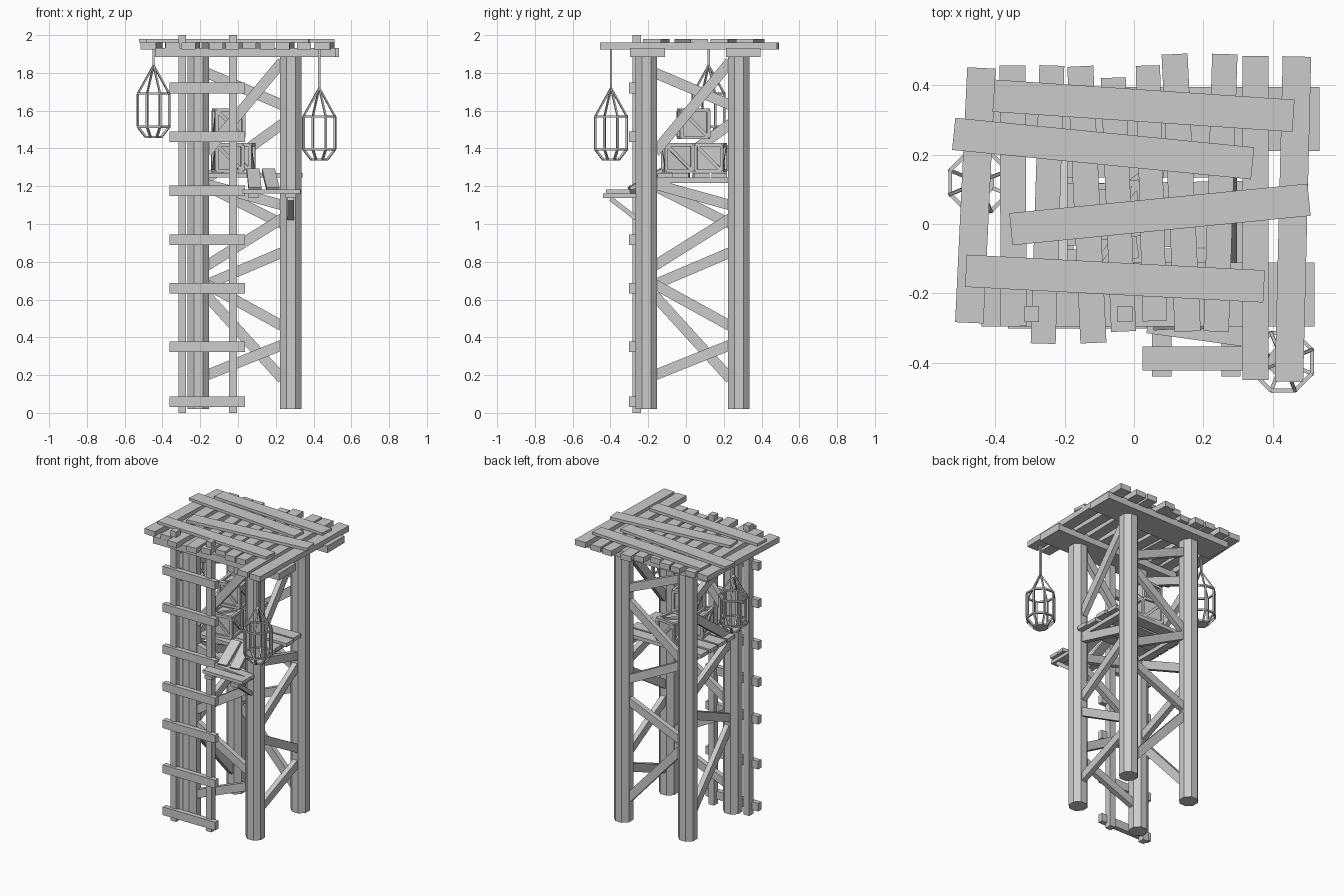
import bpy, bmesh, math
from mathutils import Vector as V, Matrix as M

if "Cube" in bpy.data.objects:
    bpy.data.objects.remove(bpy.data.objects["Cube"])


def make(name, bars=(), boxes=(), prisms=()):
    """One object from bars (p, q, width, thickness, normal), boxes (centre, size, turn), prisms (centre, r, h)."""
    bm = bmesh.new()
    for p, q, w, t, n in bars:
        p, q = V(p), V(q)
        d = (q - p).normalized()
        side = V(n).cross(d).normalized()
        rot = M((d, side, d.cross(side))).transposed().to_4x4()
        size = M.Diagonal(((q - p).length, w, t, 1))
        bmesh.ops.create_cube(bm, size=1, matrix=M.Translation((p + q) / 2) @ rot @ size)
    for c, s, a in boxes:
        m = M.Translation(c) @ M.Rotation(math.radians(a), 4, 'Z') @ M.Diagonal((*s, 1))
        bmesh.ops.create_cube(bm, size=1, matrix=m)
    for c, r, h in prisms:
        m = M.Translation(c) @ M.Rotation(math.pi / 8, 4, 'Z')
        bmesh.ops.create_cone(bm, cap_ends=True, segments=8, radius1=r, radius2=r, depth=h, matrix=m)
    me = bpy.data.meshes.new(name)
    bm.to_mesh(me)
    bm.free()
    ob = bpy.data.objects.new(name, me)
    bpy.context.collection.objects.link(ob)
    return ob


UP = (0, 0, 1)
LO, HI = -0.21, 0.28

# four octagonal posts
for label, x, y in (("front_left", LO, LO), ("front_right", HI, LO),
                    ("back_left", LO, HI), ("back_right", HI, HI)):
    make(label + "_post", prisms=[((x, y, 0.955), 0.062, 1.87)])

# zigzag braces: (height at low end, height at high end)
A = [(.20, .36), (.68, .46), (.78, 1.03), (1.21, 1.10), (1.38, 1.86)]
B = [(.62, .18), (.68, .85), (1.20, 1.00), (1.24, 1.53), (1.80, 1.63)]
a, b = -0.165, 0.235
make("front_braces", [((a, LO, s), (b, LO, e), .055, .035, (0, 1, 0)) for s, e in A])
make("right_braces", [((HI, a, s), (HI, b, e), .055, .035, (1, 0, 0)) for s, e in A])
make("back_braces", [((a, HI, s), (b, HI, e), .055, .035, (0, 1, 0)) for s, e in B])
make("left_braces", [((LO, a, s), (LO, b, e), .055, .035, (1, 0, 0)) for s, e in B])

# roof: two flat beams, planks along y, loose boards across
make("roof_beams", boxes=[((.05, .303, 1.907), (.97, .185, .048), 0),
                          ((.04, -.203, 1.907), (.96, .185, .048), 0)])
planks = [(-.44, .45, -.475, -.285, .082), (-.35, .457, -.347, -.295, .075),
          (-.237, .457, -.262, -.345, .072), (-.155, .455, -.117, -.343, .075),
          (-.06, .422, -.03, -.31, .072), (.04, .457, .06, -.28, .07),
          (.117, .49, .155, -.31, .075), (.262, .49, .237, -.31, .073),
          (.35, .485, .35, -.45, .075), (.47, .483, .447, -.455, .082)]
make("roof_planks", [((x0, y0, 1.943), (x1, y1, 1.943), w, .038, UP)
                     for x0, y0, x1, y1, w in planks])
cross = [(-.405, .37, .46, .312), (-.52, .26, .342, .175),
         (-.355, -.015, .505, .07), (-.485, -.135, .375, -.18)]
make("roof_cross_boards", [((x0, y0, 1.97), (x1, y1, 1.97), .093, .02, UP)
                           for x0, y0, x1, y1 in cross])

# ladder
make("ladder_rails", boxes=[((x, -.26, 1.0), (.042, .046, 2.0), 0) for x in (-.295, -.026)])
make("ladder_rungs", boxes=[((-.163, -.285, z), (.4, .034, .056), 0)
                            for z in (.06, .35, .66, .917, 1.175, 1.462, 1.72)])

# inner floor
make("inner_floor_planks", [((-.265, y, 1.258), (x1, y + d, 1.258), .082, .025, UP)
                            for y, x1, d in ((-.115, .335, .005), (-.02, .325, -.008),
                                             (.075, .34, .008), (.175, .33, 0))])
make("inner_floor_beams", boxes=[((x, .035, 1.232), (.05, .42, .028), 0) for x in (-.2, .27)])


# crates: inset box, edge frame and a diagonal on every upright face
def crate(name, x, y, z, s, turn):
    h, t = s / 2 - .008, .018
    bars = []
    for i in (-h, h):
        for j in (-h, h):
            bars += [((-h, i, j), (h, i, j), t, t, UP),
                     ((i, -h, j), (i, h, j), t, t, UP),
                     ((i, j, -h), (i, j, h), t, t, (1, 0, 0))]
        bars += [((i, -h, h), (i, h, -h), t, .012, (1, 0, 0)),
                 ((-h, i, h), (h, i, -h), t, .012, (0, 1, 0))]
    bars.append(((-h, -h, h), (h, h, h), t, .012, UP))
    ob = make(name, bars, boxes=[((0, 0, 0), (s - .025,) * 3, 0)])
    ob.location = (x, y, z)
    ob.rotation_euler.z = math.radians(turn)


crate("lower_front_crate", -.055, -.045, 1.35, .155, 8)
crate("lower_back_crate", .005, .13, 1.35, .155, -8)
crate("upper_crate", -.05, .04, 1.53, .16, 6)

# front ledge with its supports and two boards leading inside
make("ledge_boards", [((.025, -.388, 1.172), (.33, -.388, 1.172), .07, .022, UP),
                      ((.04, -.285, 1.172), (.33, -.325, 1.172), .06, .022, UP)])
make("ledge_supports", boxes=[((x, -.345, 1.15), (.055, .19, .024), 0) for x in (.08, .28)])
make("ledge_bracket", [((.28, -.40, 1.135), (.28, -.265, 1.03), .035, .025, (0, 1, 1))])
make("ledge_ramp_boards", [((.09, -.30, 1.185), (.08, -.13, 1.285), .068, .02, UP),
                           ((.185, -.30, 1.185), (.16, -.13, 1.285), .068, .02, UP)])


# hanging lanterns: octagonal cage on a rope
def lantern(name, x, y, z):
    def ring(r, h):
        return [V((x + r * math.cos(k * math.pi / 4 + math.pi / 8),
                   y + r * math.sin(k * math.pi / 4 + math.pi / 8), z + h)) for k in range(8)]
    t = .011
    top, low, base = ring(.09, .235), ring(.09, .06), ring(.045, .006)
    bars = []
    for k in range(8):
        n = (k + 1) % 8
        out = top[k] - V((x, y, z + .235))
        bars += [(top[k], top[n], t, t, UP), (low[k], low[n], t, t, UP),
                 (top[k], low[k], t, t, out), (low[k], base[k], t, t, out)]
    apex = V((x, y, z + .385))
    bars += [(top[k], apex, .009, .009, UP) for k in (0, 2, 4, 6)]
    bars.append((apex, (x, y, 1.93), .012, .012, (1, 0, 0)))
    make(name, bars, prisms=[((x, y, z + .006), .047, .012)])


lantern("left_lantern", -.447, .12, 1.455)
lantern("right_lantern", .43, -.397, 1.335)
